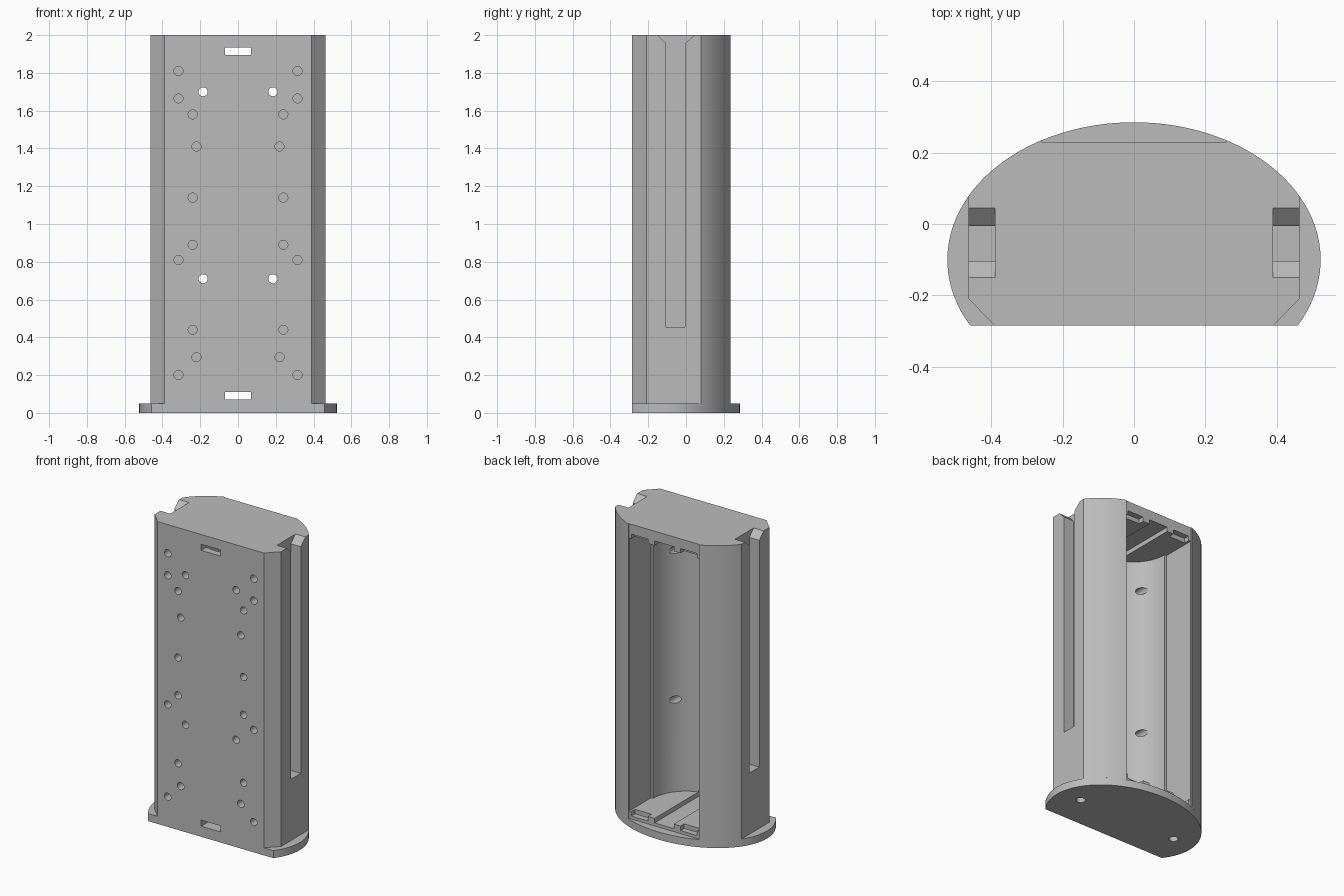
import bpy, bmesh, math
from mathutils import Matrix, Vector

cube = bpy.data.objects.get("Cube")
if cube:
    bpy.data.objects.remove(cube, do_unlink=True)

grey = bpy.data.materials.new("plain grey")
grey.use_nodes = True
grey.diffuse_color = (0.5, 0.5, 0.5, 1)
grey.node_tree.nodes["Principled BSDF"].inputs["Base Color"].default_value = (0.5, 0.5, 0.5, 1)

A, B, CY = 0.523, 0.385, -0.10      # ellipse of the plan outline
FRONT, BACK, SIDE = -0.285, 0.228, 0.463
AXES = {"z": Matrix.Identity(3),
        "x": Matrix(((0, 0, 1), (1, 0, 0), (0, 1, 0))),
        "y": Matrix(((1, 0, 0), (0, 0, 1), (0, 1, 0)))}


def prism(name, points, lo, hi, axis="z"):
    """Extrude a 2D profile between lo and hi along an axis."""
    bm = bmesh.new()
    m = AXES[axis]
    low = [bm.verts.new(m @ Vector((u, v, lo))) for u, v in points]
    high = [bm.verts.new(m @ Vector((u, v, hi))) for u, v in points]
    bm.faces.new(low)
    bm.faces.new(high)
    n = len(points)
    for i in range(n):
        j = (i + 1) % n
        bm.faces.new((low[i], low[j], high[j], high[i]))
    bmesh.ops.recalc_face_normals(bm, faces=bm.faces)
    mesh = bpy.data.meshes.new(name)
    bm.to_mesh(mesh)
    bm.free()
    mesh.materials.append(grey)
    obj = bpy.data.objects.new(name, mesh)
    bpy.context.collection.objects.link(obj)
    return obj


def box(name, x0, x1, y0, y1, z0, z1):
    return prism(name, [(x0, y0), (x1, y0), (x1, y1), (x0, y1)], z0, z1)


def circle(cx, cy, r, n=20):
    return [(cx + r * math.cos(math.tau * i / n), cy + r * math.sin(math.tau * i / n)) for i in range(n)]


def ellipse_arc(a0, a1, n):
    return [(A * math.cos(a0 + (a1 - a0) * i / n), CY + B * math.sin(a0 + (a1 - a0) * i / n))
            for i in range(n + 1)]


def carve(obj, cutters):
    """Subtract all cutters, then bake the result and remove them."""
    for c in cutters:
        c.hide_render = True
        mod = obj.modifiers.new("cut", "BOOLEAN")
        mod.operation, mod.solver, mod.object = "DIFFERENCE", "EXACT", c
    graph = bpy.context.evaluated_depsgraph_get()
    mesh = bpy.data.meshes.new_from_object(obj.evaluated_get(graph))
    obj.modifiers.clear()
    obj.data = mesh
    for c in cutters:
        bpy.data.objects.remove(c, do_unlink=True)


# Base plate: ellipse with a flat front
a_front = math.asin((FRONT - CY) / B)
base = prism("base_plate", ellipse_arc(a_front, math.pi - a_front, 72), 0, 0.05)

# Body: ellipse trimmed at the sides and back, chamfered at the front
a_side, a_back = math.acos(SIDE / A), math.acos(0.258 / A)
right_half = [(0.39, FRONT), (SIDE, -0.21)] + ellipse_arc(a_side, a_back, 16) + [(0.258, BACK)]
body = prism("holder_body", right_half + [(-x, y) for x, y in reversed(right_half)], 0.05, 2)

# Cavity: round trough open to the back
trough = [(0.24 * math.cos(a), 0.24 * math.sin(a))
          for a in (math.pi + math.pi * i / 40 for i in range(41))]
cuts = [prism("cavity", [(-0.255, 0.3), (-0.255, 0)] + trough + [(0.255, 0), (0.255, 0.3)], 0.1, 1.905)]

# Strap channels and lid notches at both ends
for z0, z1 in ((0.07, 0.11), (1.895, 1.935)):
    cuts.append(box("strap_channel", -0.07, 0.07, -0.4, 0.4, z0, z1))
    for s in (-1, 1):
        cuts.append(box("lid_notch", *sorted((s * 0.12, s * 0.24)), 0.19, 0.4, z0, z1))

# Side rails: slots with a flared top
slot = [(-0.105, 0.455), (-0.005, 0.455), (-0.005, 1.955), (0.045, 2),
        (0.045, 2.1), (-0.15, 2.1), (-0.15, 2), (-0.105, 1.955)]
for s in (-1, 1):
    cuts.append(prism("side_slot", slot, *sorted((s * 0.39, s * 0.6)), "x"))

# Screw holes in the front; the innermost ones reach the cavity
hole_rows = {0.315: (0.2, 0.81, 1.665, 1.81), 0.24: (0.44, 0.89, 1.14, 1.58),
             0.22: (0.295, 1.41), 0.185: (0.71, 1.70)}
for x, heights in hole_rows.items():
    depth = 0 if x < 0.2 else -0.22
    for z in heights:
        for s in (-1, 1):
            cuts.append(prism("screw_hole", circle(s * x, z, 0.024), -0.4, depth, "y"))

# Mounting holes from below
for s in (-1, 1):
    cuts.append(prism("mount_hole", circle(s * 0.365, -0.065, 0.028), -0.1, 0.25))
carve(base, [prism("mount_hole", circle(s * 0.365, -0.065, 0.028), -0.1, 0.2) for s in (-1, 1)])
carve(body, cuts)

# Smooth curves, sharp edges
for obj in (base, body):
    bpy.ops.object.select_all(action="DESELECT")
    obj.select_set(True)
    bpy.context.view_layer.objects.active = obj
    bpy.ops.object.shade_smooth_by_angle(angle=math.radians(25))
